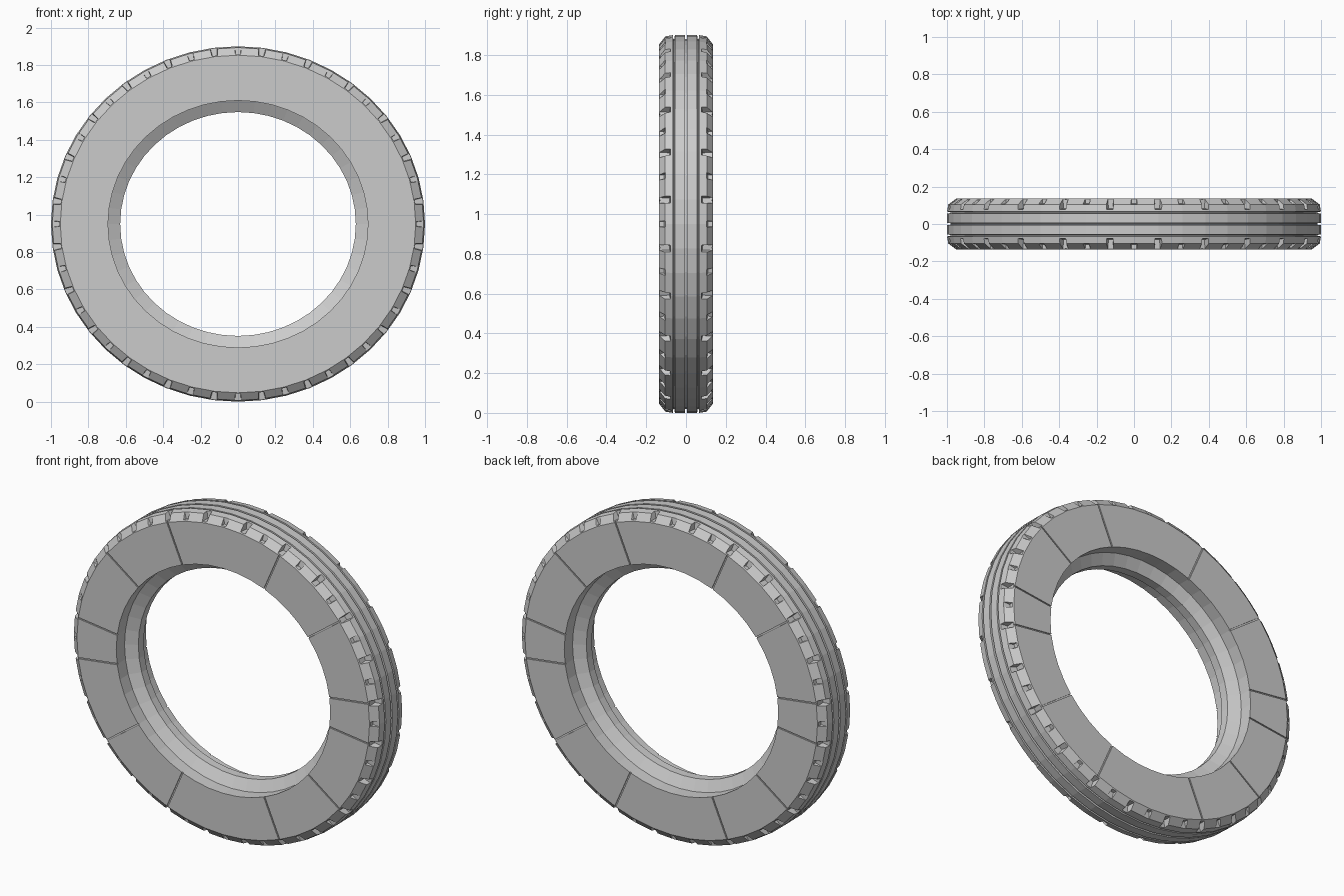
import bpy, bmesh
from math import sin, cos, radians

cube = bpy.data.objects.get("Cube")
if cube:
    bpy.data.objects.remove(cube, do_unlink=True)

SEGMENTS = 48
SQUASH = 0.95       # the ring is slightly lower than it is wide
CENTRE_Z = 0.95

rubber = bpy.data.materials.new("grey rubber")
rubber.use_nodes = True
grey = (0.6, 0.6, 0.6, 1)
rubber.diffuse_color = grey
rubber.node_tree.nodes["Principled BSDF"].inputs["Base Color"].default_value = grey


def place(radius, angle, y, side=0.0):
    """Point at an angle from the top, shifted sideways along the rim."""
    x = radius * sin(angle) + side * cos(angle)
    z = radius * cos(angle) - side * sin(angle)
    return (x, y, CENTRE_Z + SQUASH * z)


def make_object(name, bm):
    bmesh.ops.recalc_face_normals(bm, faces=bm.faces)
    mesh = bpy.data.meshes.new(name)
    bm.to_mesh(mesh)
    bm.free()
    mesh.materials.append(rubber)
    obj = bpy.data.objects.new(name, mesh)
    bpy.context.collection.objects.link(obj)
    return obj


def add_block(bm, angle, inner, outer):
    """Six-sided block; each end is (radius, y near, y far, half width near, far)."""
    rings = []
    for r, y0, y1, w0, w1 in (inner, outer):
        corners = ((y0, -w0), (y0, w0), (y1, w1), (y1, -w1))
        rings.append([bm.verts.new(place(r, angle, y, w)) for y, w in corners])
    low, high = rings
    bm.faces.new(low)
    bm.faces.new(high)
    for i in range(4):
        j = (i + 1) % 4
        bm.faces.new((low[i], low[j], high[j], high[i]))


# Tyre cross-section (radius, y) from the middle of the bore to the middle groove
half = [(0.63, 0.025), (0.695, 0.06), (0.695, 0.137), (0.95, 0.137),
        (0.993, 0.105), (1.0, 0.066), (0.98, 0.064), (0.98, 0.058),
        (1.0, 0.056), (1.0, 0.006), (0.98, 0.004)]
profile = half + [(r, -y) for r, y in reversed(half)]

bm = bmesh.new()
loops = [[bm.verts.new(place(r, radians(360 * s / SEGMENTS), y)) for r, y in profile]
         for s in range(SEGMENTS)]
for s in range(SEGMENTS):
    a, b = loops[s], loops[(s + 1) % SEGMENTS]
    for i in range(len(profile)):
        j = (i + 1) % len(profile)
        bm.faces.new((a[i], a[j], b[j], b[i]))
tyre = make_object("tyre", bm)

# Shoulder notches, alternately short and long
notches = bmesh.new()
for s in range(SEGMENTS):
    start = 0.072 if s % 2 else 0.098
    for side in (1, -1):
        add_block(notches, radians(360 * s / SEGMENTS),
                  (0.955, side * (start + 0.012), side * 0.16, 0.012, 0.017),
                  (1.03, side * start, side * 0.16, 0.022, 0.032))

# Thin radial seams in both sidewalls
seams = bmesh.new()
for base in (22.5, 52.5, 82.5):
    for angle in (base, -base, 180 - base, 180 + base):
        for side in (1, -1):
            add_block(seams, radians(angle),
                      (0.68, side * 0.131, side * 0.16, 0.004, 0.004),
                      (0.975, side * 0.131, side * 0.16, 0.004, 0.004))

for name, cutter_mesh in (("shoulder_notch_cutter", notches), ("sidewall_seam_cutter", seams)):
    cutter = make_object(name, cutter_mesh)
    cutter.hide_render = True
    cutter.hide_viewport = True
    cut = tyre.modifiers.new(name, "BOOLEAN")
    cut.operation = "DIFFERENCE"
    cut.solver = "EXACT"
    cut.object = cutter
